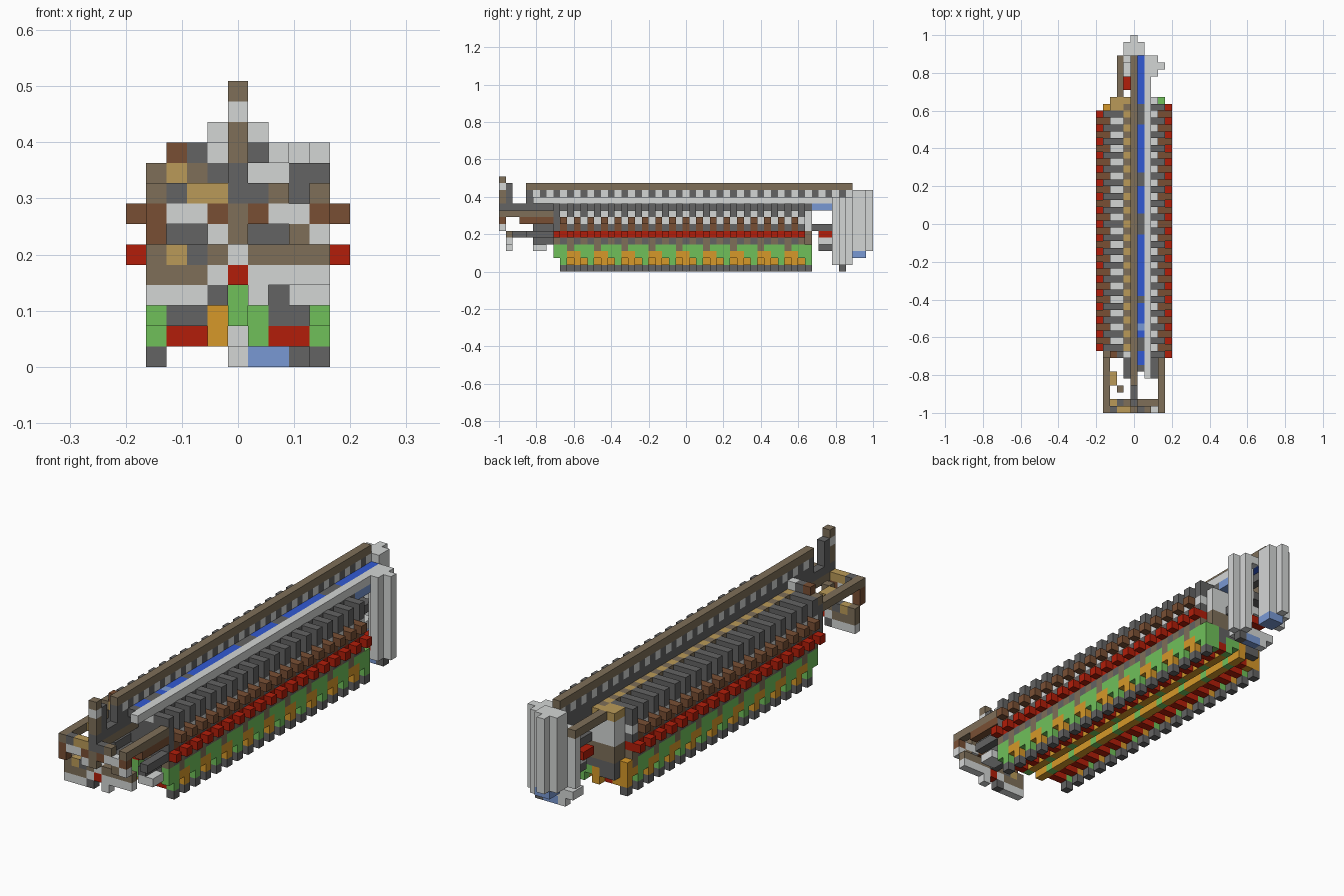
import bpy
import bmesh

cube = bpy.data.objects.get("Cube")
if cube:
    bpy.data.objects.remove(cube, do_unlink=True)

UNIT = 2 / 55
cells = {}       # (x, y, z) block -> (part name, colour name)

COLOURS = {
    "light_grey": (212, 214, 213), "dark_grey": (99, 99, 99),
    "taupe": (126, 111, 89), "brown": (121, 79, 52), "tan": (186, 154, 88),
    "red": (178, 29, 9), "green": (112, 192, 90), "orange": (214, 152, 41),
    "pale_blue": (121, 153, 212), "deep_blue": (50, 90, 212),
}
LETTERS = {"L": "light_grey", "D": "dark_grey", "T": "taupe", "B": "brown",
           "Y": "tan", "R": "red"}


def linear(value):
    value /= 255
    return value / 12.92 if value < 0.04 else ((value + 0.055) / 1.055) ** 2.4


def make_material(name, rgb):
    colour = [linear(c) for c in rgb] + [1]
    material = bpy.data.materials.new(name)
    material.use_nodes = True
    material.diffuse_color = colour
    shader = material.node_tree.nodes["Principled BSDF"]
    shader.inputs["Base Color"].default_value = colour
    shader.inputs["Roughness"].default_value = 0.8
    return material


def span(value):
    first, last = value if isinstance(value, tuple) else (value, value)
    return range(first, last + 1)


def block(part, colour, x, y, z):
    """Fill a run of blocks; each range is a number or (first, last)."""
    for i in span(x):
        for j in span(y):
            for k in span(z):
                cells[i, j, k] = (part, colour)


# Long core that carries the ridge
BODY = (9, 45)
block("core", "dark_grey", (-1, 1), BODY, (3, 8))
block("core", "light_grey", (-3, 3), BODY, (6, 8))
block("core", "taupe", (-3, 3), BODY, (4, 5))
block("core", "dark_grey", (-3, 3), BODY, (2, 3))
block("core", "dark_grey", (1, 2), BODY, 9)

# Ribbed flanks: the two sides are offset by one block
for side, first, last in ((1, 8, 44), (-1, 9, 43)):
    for y in range(first, last + 2):
        rib = (y - first) % 2 == 0
        phase = (y - first) % 4
        # Green and orange skirt, with a foot under every other column
        block("skirt", "taupe" if phase == 2 else "green", side * 4, y, 3)
        block("skirt", "green" if phase < 2 else "orange", side * 4, y, 2)
        if not rib:
            block("skirt", "green" if phase == 1 else "orange", side * 4, y, 1)
            block("foot", "dark_grey", side * 4, y, 0)
            for x in (2, 3):
                block("underside_bar", "red", side * x, y, 1)
        if y > last:
            continue
        block("flank_band", "taupe" if rib else "dark_grey", side * 4, y, 4)
        block("red_band", "red", side * 4, y, 5)
        block("flank_band", "dark_grey" if rib else "brown", side * 4, y, 6)
        block("flank_band", "light_grey" if rib else "brown", side * 4, y, 7)
        if rib:
            block("red_band", "red", side * 5, y, 5)
            block("comb", "dark_grey", side * 4, y, (8, 9))
            block("comb", "dark_grey", side * 3, y, (8, 9))
            block("comb", "dark_grey", side * 2, y, 9)
        else:
            block("brown_stud", "brown", side * 5, y, 7)
block("skirt", "green", (3, 4), 45, (1, 3))
block("skirt", "orange", (-4, -3), 44, (1, 3))

# Keel along the underside
for y in span(BODY):
    block("keel", "green" if y % 4 == 3 else "orange", -1, y, (1, 2))
    block("keel", "green", (0, 1), y, 2)
    block("keel", "green" if y % 4 == 1 else "orange", 1, y, 1)

# Ridge wall, with its dashed course and capping strip
RIDGE = (4, 51)
block("ridge_wall", "dark_grey", 0, RIDGE, (9, 11))
for y in span(RIDGE):
    if y % 2:
        block("ridge_wall", "light_grey", 0, y, 11)
block("ridge_cap", "taupe", 0, RIDGE, 12)
for y in range(8, 46):
    block("inner_strip", "tan" if y % 2 else "taupe", -1, y, 9)

# Blue strip broken by grey, beside a pale rail
block("blue_strip", "dark_grey", 1, (6, 51), 10)
for run in ((7, 8), (11, 11), (13, 15), (17, 25), (29, 32), (35, 41), (45, 51)):
    block("blue_strip", "deep_blue", 1, run, 10)
block("blue_strip", "pale_blue", 1, 12, 10)
block("blue_strip", "pale_blue", (1, 2), (46, 48), 9)
block("pale_rail", "light_grey", 2, (5, 51), 10)

# Rear frame: centre post, cross-shaped side post, top and bottom links
block("rear_post", "light_grey", (-1, 1), (52, 53), (3, 11))
block("rear_post", "light_grey", 0, 54, (3, 11))
block("rear_post", "light_grey", (-2, -1), 51, (3, 9))
block("rear_side_post", "light_grey", 3, (49, 51), (1, 10))
block("rear_side_post", "light_grey", (2, 4), 50, (1, 10))
block("rear_base", "light_grey", (-1, 3), (49, 50), 1)
block("rear_base", "red", (1, 2), (49, 51), 2)
block("rear_base", "pale_blue", (0, 1), (52, 53), 2)
block("rear_base", "light_grey", 0, 50, 0)
block("rear_base", "pale_blue", (1, 2), 50, 0)
block("rear_base", "dark_grey", 3, 50, 0)

# Beams between body and rear frame
block("rear_beam", "taupe", -2, (45, 51), 9)
block("rear_beam", "tan", (-3, -2), (44, 45), 9)
block("rear_beam", "dark_grey", (0, 1), (46, 50), 6)
block("rear_beam", "red", (-1, 1), (47, 48), 5)
block("rear_beam", "light_grey", (0, 1), (47, 50), 4)
block("rear_beam", "dark_grey", 0, (47, 49), 3)

# Front beams reaching forward from the body
for x, z, first, colour in ((-4, 8, 0, "taupe"), (4, 8, 0, "taupe"),
                            (0, 9, 0, "dark_grey"), (0, 8, 0, "taupe"),
                            (-1, 6, 5, "dark_grey"), (0, 5, 1, "dark_grey"),
                            (4, 7, 3, "brown"), (4, 5, 4, "dark_grey"),
                            (3, 4, 5, "dark_grey")):
    block("front_beam", colour, x, (first, 8), z)
block("front_beam", "tan", -3, (4, 5), 8)
block("front_beam", "taupe", -2, 3, 8)
block("front_beam", "dark_grey", (-4, 4), 8, (5, 8))
block("front_foot", "light_grey", (3, 4), (5, 6), 3)

# Patchwork nose, one string per course from left to right
NOSE = [(10, 8, "..BDL......"), (9, 8, ".TYTDDLLDD."),
        (8, 0, ".TDYYDDT.T."), (7, 0, ".BLLBTBLLB."),
        (6, 0, ".B..LT..TL."), (5, 1, ".TYDTLTTTT."),
        (4, 1, ".TTTLRLLLL."), (3, 1, ".LLLD.L....")]
for z, y, row in NOSE:
    for x, letter in enumerate(row, -5):
        if letter != ".":
            block("nose", LETTERS[letter], x, y, z)
block("nose_mast", "taupe", 0, (0, 1), (10, 11))
block("nose_mast", "dark_grey", 0, 1, (10, 12))
block("nose_mast", "light_grey", 0, 0, 12)
block("nose_mast", "taupe", 0, 0, 13)
block("nose_keel", "red", 0, 8, 4)
block("nose_keel", "green", 0, 8, (2, 3))

# Turn each part into a mesh of exposed block faces
materials = {name: make_material(name, rgb) for name, rgb in COLOURS.items()}


def build_part(part):
    own = {c: v[1] for c, v in cells.items() if v[0] == part}
    used = sorted(set(own.values()))
    bm = bmesh.new()
    corners = {}

    def corner(x, y, z):
        if (x, y, z) not in corners:
            place = ((x - 0.5) * UNIT, y * UNIT - 1, z * UNIT)
            corners[x, y, z] = bm.verts.new(place)
        return corners[x, y, z]

    for cell, colour in own.items():
        for axis in range(3):
            for step in (0, 1):
                beside = list(cell)
                beside[axis] += 2 * step - 1
                if tuple(beside) in cells:
                    continue
                loop = []
                for u, v in ((0, 0), (1, 0), (1, 1), (0, 1)):
                    point = list(cell)
                    point[axis] += step
                    point[(axis + 1) % 3] += u
                    point[(axis + 2) % 3] += v
                    loop.append(corner(*point))
                face = bm.faces.new(loop if step else loop[::-1])
                face.material_index = used.index(colour)
    mesh = bpy.data.meshes.new(part)
    bm.to_mesh(mesh)
    bm.free()
    for colour in used:
        mesh.materials.append(materials[colour])
    bpy.context.collection.objects.link(bpy.data.objects.new(part, mesh))


for part in sorted({value[0] for value in cells.values()}):
    build_part(part)
